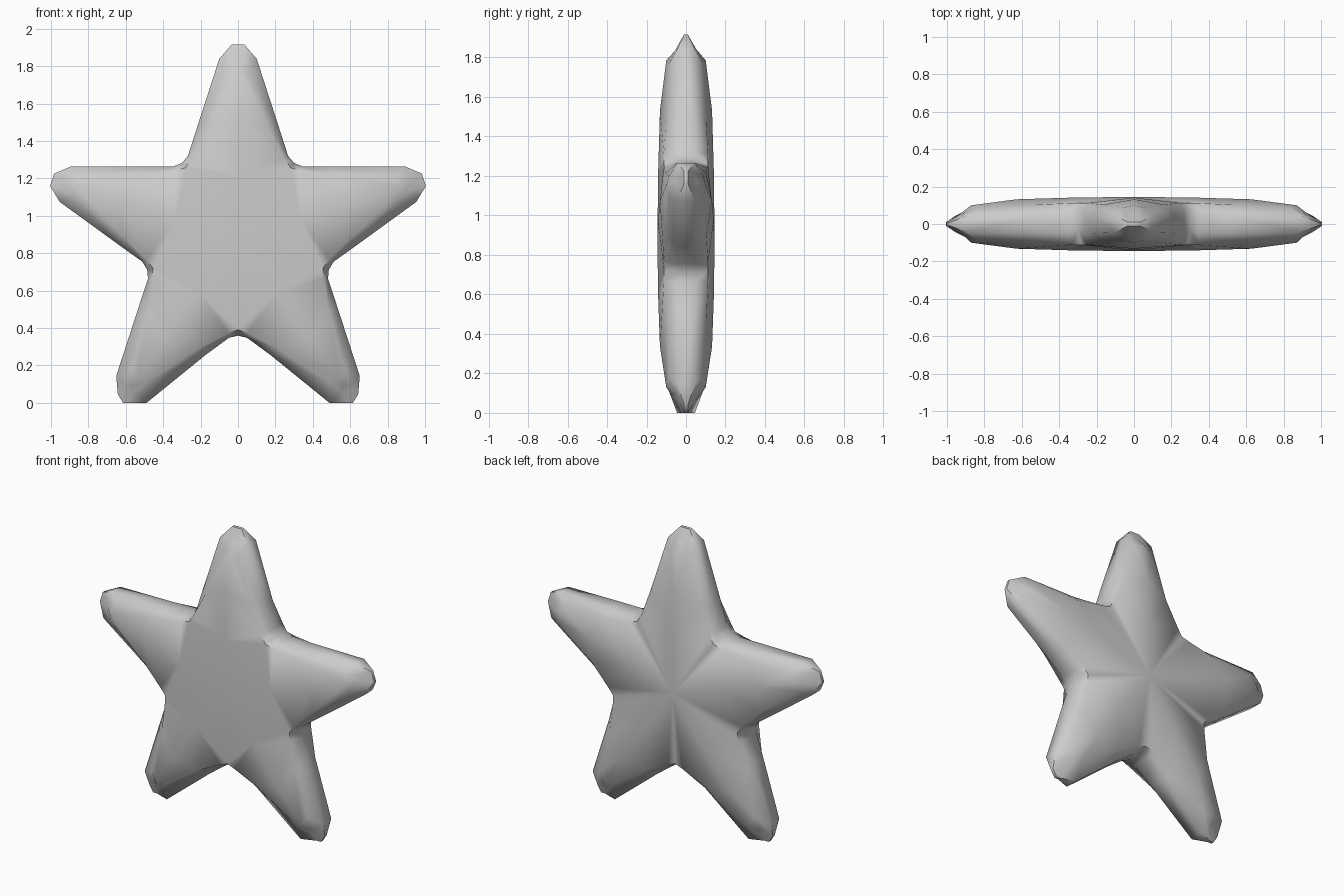
import bpy, bmesh, math

if "Cube" in bpy.data.objects:
    bpy.data.objects.remove(bpy.data.objects["Cube"])

CENTRE_Z = 0.87

# Half an arm pointing up: stations from tip to valley.
# Each station: ridge, shoulder line, outer rim as (across, along, depth).
STATIONS = [
    [(0, .965, .055), (0, 1.0, .036), (0, 1.045, .010)],
    [(0, .965, .055), (.03, .98, .045), (.035, 1.045, .010)],
    [(0, .915, .100), (.055, .895, .088), (.10, .970, .045)],
    [(0, .660, .132), (.165, .60, .103), (.22, .60, .050)],
    [(0, .350, .141), (.25, .435, .112), (.268, .45, .050)],
    [(0, .000, .145), (.281, .387, .112), (.30, .413, .030)],
]

bm = bmesh.new()


def place(p, side, face, angle):
    across, along, depth = p[0] * side, p[1], p[2] * face
    x = across * math.cos(angle) + along * math.sin(angle)
    z = CENTRE_Z + along * math.cos(angle) - across * math.sin(angle)
    # flatten the feet on the ground
    return bm.verts.new((x, depth, 0 if z < 0.035 else z))


# Five arms, each mirrored left/right and front/back
for arm in range(5):
    angle = arm * math.tau / 5
    for side in (-1, 1):
        rows = []
        for st in STATIONS:
            front = [place(p, side, -1, angle) for p in st]
            back = [place(p, side, 1, angle) for p in reversed(st)]
            rows.append(front + back)
        for a, b in zip(rows, rows[1:]):
            for k in range(len(a) - 1):
                bm.faces.new((a[k], a[k + 1], b[k + 1], b[k]))

# Weld the pieces into one closed skin
bmesh.ops.remove_doubles(bm, verts=bm.verts[:], dist=0.002)
bmesh.ops.recalc_face_normals(bm, faces=bm.faces[:])

mesh = bpy.data.meshes.new("star")
bm.to_mesh(mesh)
bm.free()
star = bpy.data.objects.new("star", mesh)
bpy.context.collection.objects.link(star)
bpy.context.view_layer.objects.active = star
star.select_set(True)
bpy.ops.object.shade_smooth_by_angle(angle=math.radians(60))
